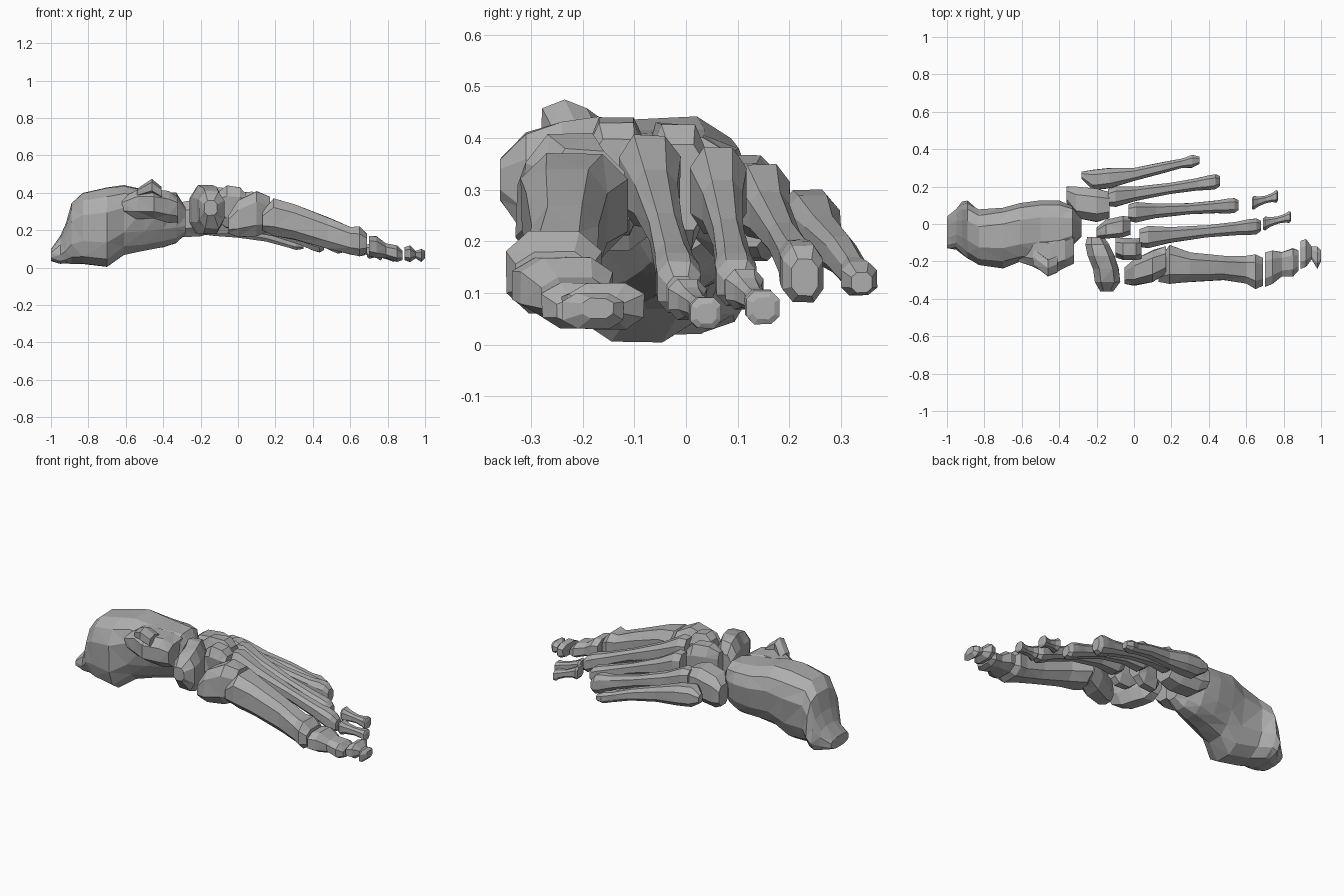
import bpy
import bmesh
import math
import random
from mathutils import Vector

random.seed(4)
cube = bpy.data.objects.get("Cube")
if cube:
    bpy.data.objects.remove(cube, do_unlink=True)

bone_grey = bpy.data.materials.new("bone grey")
bone_grey.use_nodes = True
colour = (.42, .42, .42, 1)
bone_grey.diffuse_color = colour
bone_grey.node_tree.nodes["Principled BSDF"].inputs["Base Color"].default_value = colour


def squared(value, power):
    return math.copysign(abs(value) ** power, value)


def loft(name, stations, sides=8, axis="x", rough=.04, power=.75):
    """Skin a bone through stations of (position, side min, side max, z min, z max).

    Two more values, if given, are the side limits at the underside.
    """
    bm = bmesh.new()
    rings = []
    widest = max(abs(math.cos(math.tau * (i + .5) / sides)) for i in range(sides)) ** power
    for position, low, high, bottom, top, *foot in stations:
        foot_low, foot_high = foot or (low, high)
        ring = []
        for i in range(sides):
            angle = math.tau * (i + .5) / sides
            u = squared(math.cos(angle), power) / widest
            v = squared(math.sin(angle), power) / widest
            wobble = 1 - random.uniform(-.3, 1) * rough
            # blend from the upper to the lower side limits
            down = (1 - v) / 2
            left = low + (foot_low - low) * down
            right = high + (foot_high - high) * down
            side = (left + right) / 2 + (right - left) / 2 * u * wobble
            z = (bottom + top) / 2 + (top - bottom) / 2 * v * wobble
            point = (position, side, z) if axis == "x" else (side, position, z)
            ring.append(bm.verts.new(point))
        rings.append(ring)
    for a, b in zip(rings, rings[1:]):
        for i in range(sides):
            j = (i + 1) % sides
            bm.faces.new((a[i], a[j], b[j], b[i]))
    bm.faces.new(rings[0])
    bm.faces.new(rings[-1])
    bmesh.ops.triangulate(bm, faces=[f for f in bm.faces if len(f.verts) == 4])
    bmesh.ops.recalc_face_normals(bm, faces=bm.faces)
    mesh = bpy.data.meshes.new(name)
    bm.to_mesh(mesh)
    bm.free()
    mesh.materials.append(bone_grey)
    obj = bpy.data.objects.new(name, mesh)
    bpy.context.collection.objects.link(obj)
    return obj


def long_bone(name, base, head, base_size, head_size, waist, arch=0):
    """Slim shaft with a broad base and a rounded head."""
    base, head = Vector(base), Vector(head)
    base_size, head_size = Vector(base_size), Vector(head_size)
    shaft = Vector((waist, waist * 1.15))
    profile = [
        (0, base_size * .8), (.07, base_size), (.25, base_size.lerp(shaft, .65)),
        (.55, shaft), (.8, shaft.lerp(head_size, .4)), (.9, head_size),
        (.96, head_size), (1, head_size * .65),
    ]
    stations = []
    for t, size in profile:
        c = base.lerp(head, t)
        c.z += arch * math.sin(math.pi * t)
        stations.append((c.x, c.y - size.x / 2, c.y + size.x / 2,
                         c.z - size.y / 2, c.z + size.y / 2))
    return loft(name, stations)


# Heel bone, narrowing underneath towards the front, and its inner ledge
loft("heel_bone", [
    (-1, -.13, .04, .035, .1),
    (-.95, -.12, .08, .02, .17, -.15, .08),
    (-.92, -.15, .1, .02, .24, -.17, .13),
    (-.89, -.18, .11, .02, .35, -.19, .13),
    (-.83, -.22, .08, .02, .4, -.22, .07),
    (-.7, -.24, .11, 0, .43, -.23, .04),
    (-.61, -.22, .13, .07, .44, -.18, .07),
    (-.5, -.21, .15, .09, .42, -.13, .08),
    (-.4, -.19, .14, .11, .41, -.1, .09),
    (-.33, -.14, .11, .13, .4, -.08, .07),
    (-.28, -.07, .04, .18, .32),
], sides=12)
loft("heel_ledge", [
    (-.62, -.2, -.08, .28, .37),
    (-.54, -.23, -.05, .26, .42),
    (-.45, -.28, -.04, .26, .42),
    (-.37, -.24, -.04, .24, .41),
    (-.32, -.21, -.03, .24, .38),
], rough=.06)
loft("heel_ledge_spur", [
    (-.54, -.22, -.13, .38, .42),
    (-.46, -.28, -.19, .4, .47),
    (-.41, -.26, -.17, .37, .43),
], sides=6)

# Midfoot bones
loft("navicular", [
    (-.36, -.18, -.11, .28, .36),
    (-.31, -.21, -.07, .21, .41),
    (-.24, -.22, -.08, .18, .43),
    (-.17, -.25, -.1, .18, .44),
    (-.11, -.26, -.13, .18, .43),
    (-.07, -.25, -.16, .21, .37),
], axis="y", rough=.06)
loft("cuboid", [
    (-.36, .11, .2, .19, .31),
    (-.31, .03, .2, .16, .35),
    (-.2, .01, .19, .165, .37),
    (-.13, .03, .17, .19, .35),
])
loft("outer_cuneiform", [
    (-.2, -.08, -.02, .24, .39),
    (-.15, -.085, .025, .18, .43, -.06, .02),
    (-.06, -.08, .05, .18, .43, -.05, .03),
    (-.02, -.06, .04, .22, .39),
])
loft("middle_cuneiform", [
    (-.1, -.18, -.07, .24, .41),
    (-.06, -.2, -.07, .21, .44, -.17, -.09),
    (.01, -.2, -.07, .21, .43, -.17, -.09),
    (.04, -.19, -.07, .24, .4, -.17, -.09),
])
loft("inner_cuneiform", [
    (-.05, -.32, -.23, .18, .28),
    (0, -.33, -.19, .16, .36),
    (.1, -.31, -.14, .17, .41),
    (.17, -.27, -.12, .19, .38),
], rough=.06)

# Great toe
loft("first_metatarsal", [
    (.13, -.31, -.2, .2, .3),
    (.19, -.32, -.11, .17, .37),
    (.3, -.31, -.15, .15, .34),
    (.48, -.3, -.17, .1, .27),
    (.6, -.32, -.17, .07, .22),
    (.65, -.35, -.16, .06, .22),
    (.69, -.33, -.18, .08, .18),
], rough=.03)
loft("great_toe_inner_phalanx", [
    (.7, -.34, -.15, .06, .17),
    (.74, -.32, -.14, .05, .17),
    (.79, -.28, -.15, .05, .13),
    (.85, -.28, -.13, .03, .12),
    (.88, -.25, -.14, .04, .09),
])
loft("great_toe_tip", [
    (.89, -.24, -.09, .04, .11),
    (.92, -.23, -.08, .03, .12),
    (.95, -.19, -.12, .05, .09),
    (.98, -.24, -.12, .03, .1),
    (1, -.2, -.14, .05, .09),
])

# Lesser metatarsals, from inner to outer
long_bone("second_metatarsal", (.03, -.075, .33), (.68, -.01, .1),
          (.12, .18), (.085, .1), .065, .015)
long_bone("third_metatarsal", (-.03, .06, .31), (.56, .1, .11),
          (.11, .17), (.08, .09), .06, .01)
long_bone("fourth_metatarsal", (-.14, .14, .29), (.46, .23, .13),
          (.11, .14), (.08, .11), .06)
loft("fifth_metatarsal", [
    (-.28, .24, .28, .22, .27),
    (-.22, .18, .29, .18, .3),
    (-.13, .19, .3, .17, .29),
    (0, .23, .3, .16, .25),
    (.15, .27, .33, .14, .21),
    (.26, .3, .35, .11, .17),
    (.31, .3, .37, .095, .16),
    (.35, .32, .36, .1, .14),
])

# Remaining small toe bones
long_bone("second_toe_phalanx", (.69, 0, .09), (.84, .04, .06),
          (.075, .08), (.06, .06), .04)
long_bone("third_toe_phalanx", (.63, .11, .11), (.77, .15, .07),
          (.075, .08), (.065, .065), .04)
